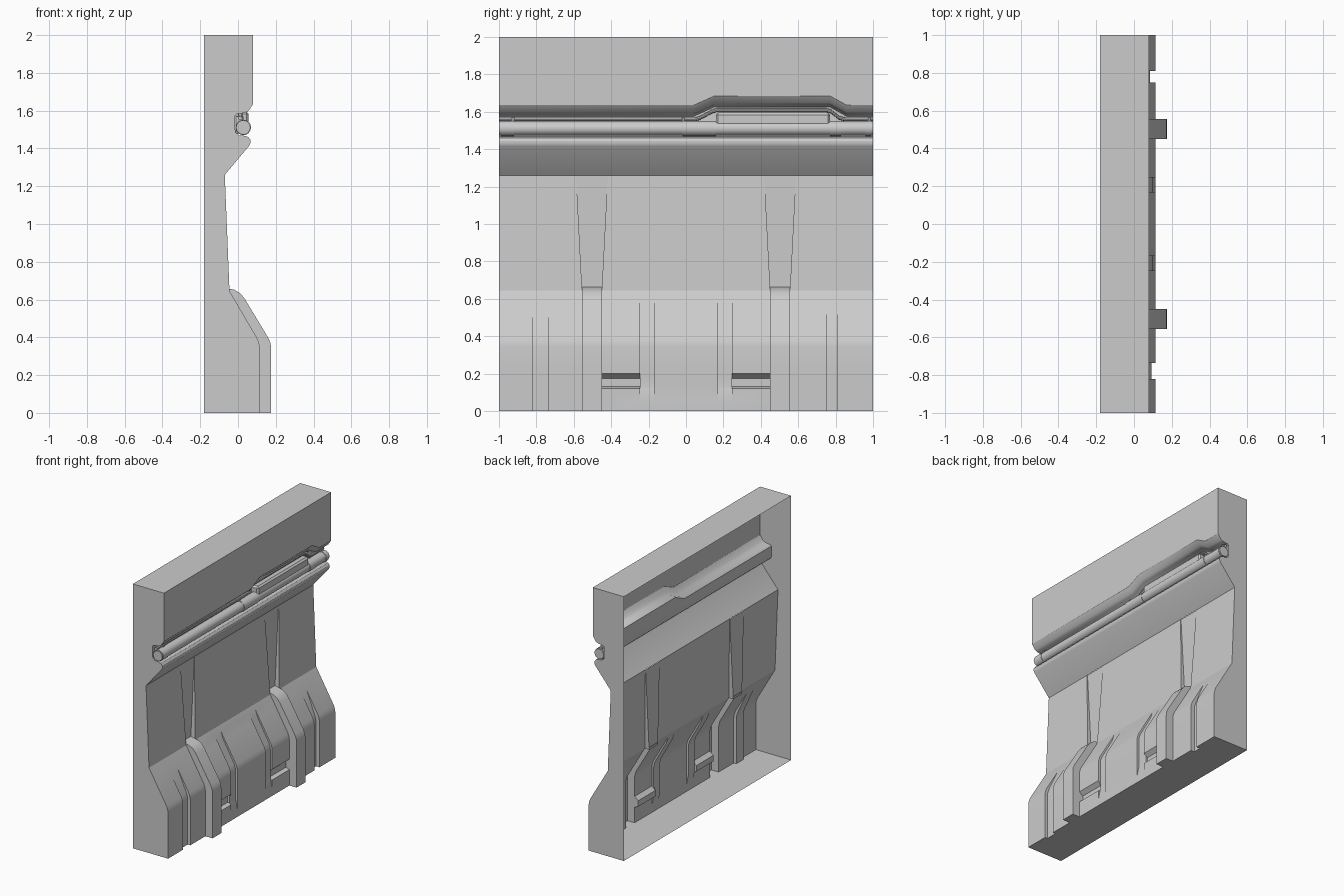
import bpy, bmesh, math
from mathutils import Vector

if "Cube" in bpy.data.objects:
    bpy.data.objects.remove(bpy.data.objects["Cube"])

BACK = -0.18


def make_object(name, verts, faces, angle=30):
    mesh = bpy.data.meshes.new(name)
    mesh.from_pydata(verts, [], faces)
    bm = bmesh.new()
    bm.from_mesh(mesh)
    bmesh.ops.remove_doubles(bm, verts=bm.verts, dist=1e-5)
    bm.to_mesh(mesh)
    bm.free()
    mesh.shade_smooth()
    mesh.set_sharp_from_angle(angle=math.radians(angle))
    ob = bpy.data.objects.new(name, mesh)
    bpy.context.collection.objects.link(ob)
    return ob


def loft(name, sections):
    """Skin a list of equally long sections, ordered along +y, rows going up."""
    n = len(sections[0])
    verts = [p for s in sections for p in s]
    faces = [(s * n + r, (s + 1) * n + r, (s + 1) * n + r + 1, s * n + r + 1)
             for s in range(len(sections) - 1) for r in range(n - 1)]
    return make_object(name, verts, faces)


def tube(name, path, radius, sides=16):
    """Capped round tube along a path in the y-z plane."""
    verts, faces = [], []
    for x, y, z in path:
        for i in range(sides):
            a = 2 * math.pi * i / sides
            verts.append((x + radius * math.cos(a), y, z + radius * math.sin(a)))
    for s in range(len(path) - 1):
        for i in range(sides):
            j = (i + 1) % sides
            faces.append((s * sides + j, s * sides + i,
                          (s + 1) * sides + i, (s + 1) * sides + j))
    faces.append(tuple(range(sides)))
    faces.append(tuple(reversed(range(len(verts) - sides, len(verts)))))
    return make_object(name, verts, faces)


def box(name, lo, hi, bevel=0.006):
    bm = bmesh.new()
    bmesh.ops.create_cube(bm, size=1)
    lo, hi = Vector(lo), Vector(hi)
    for v in bm.verts:
        v.co = Vector([(v.co[i] + 0.5) * (hi[i] - lo[i]) + lo[i] for i in range(3)])
    bmesh.ops.bevel(bm, geom=bm.edges[:], offset=bevel, segments=1, affect='EDGES')
    mesh = bpy.data.meshes.new(name)
    bm.to_mesh(mesh)
    bm.free()
    ob = bpy.data.objects.new(name, mesh)
    bpy.context.collection.objects.link(ob)
    return ob


# Skirt: sloped base with ribs, vertical grooves and horizontal slots
base = [(.115, 0), (.115, .05), (.115, .12), (.115, .13), (.115, .175), (.115, .2),
        (.115, .345), (.112, .365), (.103, .393), (.005, .56), (-.024, .61),
        (-.045, .645), (-.045, .645)]
rib = [(.175, 0), (.175, .05), (.175, .12), (.175, .13), (.175, .175), (.175, .2),
       (.175, .345), (.172, .37), (.160, .398), (.035, .605), (.012, .633),
       (-.02, .652), (-.085, .665)]
depth = {
    'base': [0] * 13,
    'long': [.022] * 9 + [0] * 4,
    'deep': [.03] * 9 + [0] * 4,
    'short': [0, 0, .014] + [.016] * 6 + [.012] + [0] * 3,
    'slot': [0, 0, 0, .03, .03] + [0] * 8,
}


def skirt_section(y, kind):
    if kind == 'rib':
        return [(x, y, z) for x, z in rib]
    return [(x - d, y, z) for (x, z), d in zip(base, depth[kind])]


bands = [(-.82, 'base'), (-.735, 'long'), (-.555, 'base'), (-.45, 'rib'), (-.245, 'slot'),
         (-.17, 'short'), (.17, 'base'), (.245, 'short'), (.45, 'slot'), (.555, 'rib'),
         (.75, 'base'), (.81, 'deep'), (1, 'base')]
sections, y0 = [], -1
for y1, kind in bands:
    sections += [skirt_section(y0, kind), skirt_section(y1, kind)]
    y0 = y1
loft('skirt', sections)

# Middle wall with two tapered recesses that fade out at the top
sections = [[(-.045, -1, .645), (-.07, -1, 1.26)]]
for c in (-.503, .503):
    for side, depths in ((-1, (0, .035)), (1, (.035, 0))):
        for d in depths:
            sections.append([(-.045 - d, c + side * .0525, .645),
                             (-.07 - d * .08, c + side * .084, 1.26)])
sections.append([(-.045, 1, .645), (-.07, 1, 1.26)])
loft('middle_wall', sections)

# Upper wall: lower ledge, pipe channel and raised lip
ledge = [(-.07, 1.26), (.06, 1.415), (.067, 1.43), (.066, 1.445), (.055, 1.46),
         (.035, 1.467), (.005, 1.47), (-.012, 1.485), (-.015, 1.5)]
lip = [(-.015, 1.575), (-.005, 1.583), (.035, 1.588), (.055, 1.598), (.08, 1.635)]
sections = []
for y, up in ((-1, 0), (.04, 0), (.15, .05), (.77, .05), (.86, 0), (1, 0)):
    sections.append([(x, y, z) for x, z in ledge]
                    + [(x, y, z + up) for x, z in lip] + [(.08, y, 2)])
loft('upper_wall', sections)

# End caps, top and bottom; the back stays open
outline = base[:-1] + ledge + lip + [(.08, 2), (BACK, 2), (BACK, 0)]
for name, y in (('left_end', -1), ('right_end', 1)):
    order = list(range(len(outline)))
    make_object(name, [(x, y, z) for x, z in outline],
                [order if y < 0 else order[::-1]])
make_object('top_cap', [(BACK, -1, 2), (.08, -1, 2), (.08, 1, 2), (BACK, 1, 2)],
            [(0, 1, 2, 3)])
edge, y0 = [], -1
for y1, kind in bands:
    edge += [skirt_section(y0, kind)[0], skirt_section(y1, kind)[0]]
    y0 = y1
edge = [p for i, p in enumerate(edge) if i == 0 or p != edge[i - 1]]
bottom = edge[::-1] + [(BACK, -1, 0), (BACK, 1, 0)]
make_object('bottom_cap', bottom, [list(range(len(bottom)))])

# Main pipe with collars
PX, PZ = .028, 1.511
tube('main_pipe', [(PX, -1, PZ), (PX, 1, PZ)], .038)
for i, (a, b) in enumerate(((-.99, -.92), (-.02, .16), (.77, .83), (.96, .99))):
    tube(f'pipe_collar_{i}', [(PX, a, PZ), (PX, b, PZ)], .041)

# Thin conduit that steps up over the housing
tube('conduit', [(.012, y, z) for y, z in
                 ((-1, 1.56), (.05, 1.56), (.075, 1.567), (.14, 1.602), (.165, 1.609),
                  (.75, 1.609), (.775, 1.602), (.82, 1.567), (.85, 1.56), (1, 1.56))],
     .011, 10)

# Housing around the pipe and brackets tying the conduit to it
box('pipe_housing', (-.012, .16, 1.515), (.056, .77, 1.595), .012)
for i, y in enumerate((-.925, -.015, .98)):
    box(f'bracket_{i}', (-.014, y - .008, 1.48), (.028, y + .008, 1.573), .003)
